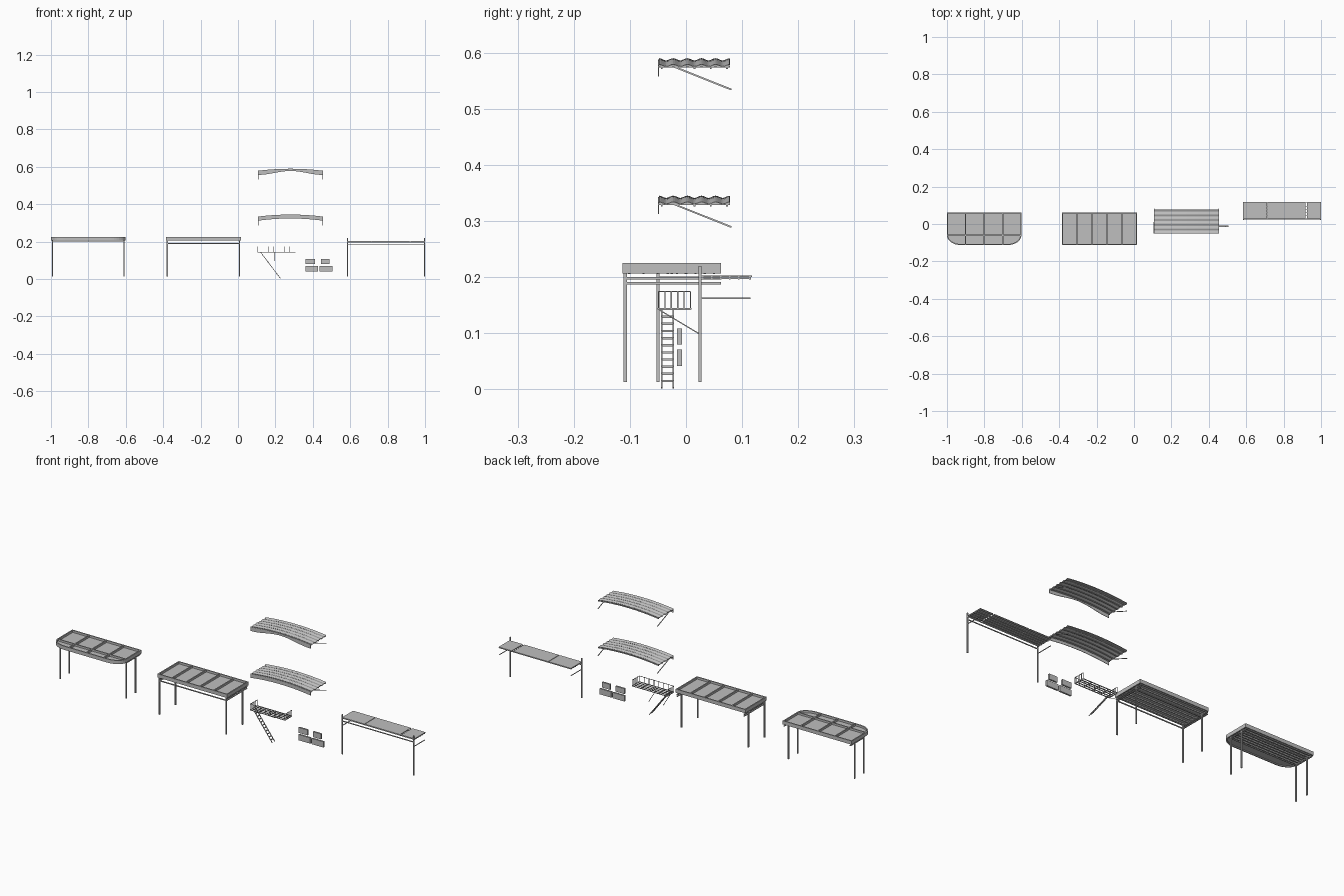
import bpy, bmesh, math
from mathutils import Vector, Matrix

if "Cube" in bpy.data.objects:
    bpy.data.objects.remove(bpy.data.objects["Cube"], do_unlink=True)

GREY = bpy.data.materials.new("plain_grey")
GREY.use_nodes = True
GREY.diffuse_color = (0.52, 0.52, 0.52, 1)
GREY.node_tree.nodes["Principled BSDF"].inputs["Base Color"].default_value = (0.52, 0.52, 0.52, 1)


def finish(name, bm):
    bmesh.ops.recalc_face_normals(bm, faces=bm.faces)
    mesh = bpy.data.meshes.new(name)
    bm.to_mesh(mesh)
    bm.free()
    mesh.materials.append(GREY)
    ob = bpy.data.objects.new(name, mesh)
    bpy.context.collection.objects.link(ob)
    return ob


def boxes(name, items):
    """Boxes given as (x0, x1, y0, y1, z0, z1)."""
    bm = bmesh.new()
    for x0, x1, y0, y1, z0, z1 in items:
        m = Matrix.Translation(((x0 + x1) / 2, (y0 + y1) / 2, (z0 + z1) / 2))
        m = m @ Matrix.Diagonal((x1 - x0, y1 - y0, z1 - z0, 1))
        bmesh.ops.create_cube(bm, size=1, matrix=m)
    return finish(name, bm)


def bars(name, items, w):
    """Square bars of width w running between pairs of points."""
    bm = bmesh.new()
    for a, b in items:
        a, b = Vector(a), Vector(b)
        d = b - a
        m = Matrix.Translation((a + b) / 2) @ d.to_track_quat('Z', 'Y').to_matrix().to_4x4()
        bmesh.ops.create_cube(bm, size=1, matrix=m @ Matrix.Diagonal((w, w, d.length, 1)))
    return finish(name, bm)


def outline(x0, x1, y0, y1, rx, ry):
    """Rectangle whose two front corners are rounded when rx and ry are set."""
    pts = [(x1, y1), (x0, y1)]
    if not rx:
        return pts + [(x0, y0), (x1, y0)]
    arc = [math.pi / 2 * i / 8 for i in range(9)]
    pts += [(x0 + rx - rx * math.cos(t), y0 + ry - ry * math.sin(t)) for t in arc]
    pts += [(x1 - rx + rx * math.sin(t), y0 + ry - ry * math.cos(t)) for t in arc]
    return pts


def rim(name, outer, inner, z0, z1):
    bm = bmesh.new()
    rings = [[bm.verts.new((x, y, z)) for x, y in loop]
             for loop, z in ((outer, z0), (outer, z1), (inner, z1), (inner, z0))]
    n = len(outer)
    for k in range(4):
        a, b = rings[k], rings[(k + 1) % 4]
        for i in range(n):
            j = (i + 1) % n
            bm.faces.new((a[i], a[j], b[j], b[i]))
    return finish(name, bm)


def slab(name, loop, z0, z1):
    bm = bmesh.new()
    face = bm.faces.new([bm.verts.new((x, y, z0)) for x, y in loop])
    new = bmesh.ops.extrude_face_region(bm, geom=[face])["geom"]
    bmesh.ops.translate(bm, vec=(0, 0, z1 - z0),
                        verts=[v for v in new if isinstance(v, bmesh.types.BMVert)])
    return finish(name, bm)


def canopy(name, x0, x1, y0, y1, rx, ry, cols, post_y, beam_z):
    # rim and recessed roof panel
    t = 0.006
    outer = outline(x0, x1, y0, y1, rx, ry)
    inner = outline(x0 + t, x1 - t, y0 + t, y1 - t, max(rx - t, 0), max(ry - t, 0))
    rim(name + "_rim", outer, inner, 0.206, 0.225)
    slab(name + "_panel", inner, 0.211, 0.214)
    # ribs dividing the panel
    step = (x1 - x0) / cols
    ribs = [(x0 + i * step - 0.003, x0 + i * step + 0.003, y0 + t, y1 - t, 0.214, 0.224)
            for i in range(1, cols)]
    if rx:
        ribs.append((x0 + t, x1 - t, -0.063, -0.057, 0.214, 0.224))
    boxes(name + "_ribs", ribs)
    # purlins below the panel
    rows = [y0 + ry + 0.012 + i * (y1 - y0 - ry - 0.024) / 6 for i in range(7)]
    boxes(name + "_purlins", [(x0 + t, x1 - t, y - 0.002, y + 0.002, 0.205, 0.211) for y in rows])
    # posts, end beams and long beams
    xs = (x0 + 0.008, x1 - 0.008)
    boxes(name + "_posts", [(x - 0.003, x + 0.003, y - 0.003, y + 0.003, 0.013, 0.208)
                            for x in xs for y in post_y])
    boxes(name + "_beams",
          [(x - 0.003, x + 0.003, post_y[0], y1, z - 0.002, z + 0.002) for x in xs for z in beam_z]
          + [(xs[0], xs[1], y - 0.002, y + 0.002, beam_z[-1] - 0.002, beam_z[-1] + 0.003)
             for y in post_y])


canopy("rounded_canopy", -1.0, -0.602, -0.113, 0.062, 0.075, 0.052, 4, (-0.05, 0.025), (0.199,))
canopy("square_canopy", -0.386, 0.016, -0.113, 0.062, 0, 0, 5, (-0.108, 0.025), (0.198, 0.189))


def grid(name, nu, nv, fn, thick):
    bm = bmesh.new()
    v = [[bm.verts.new(fn(i / nu, j / nv)) for j in range(nv + 1)] for i in range(nu + 1)]
    for i in range(nu):
        for j in range(nv):
            bm.faces.new((v[i][j], v[i + 1][j], v[i + 1][j + 1], v[i][j + 1]))
    ob = finish(name, bm)
    mod = ob.modifiers.new("thickness", 'SOLIDIFY')
    mod.thickness = thick
    mod.offset = 0


def awning(name, top, wavy):
    x0, x1, y0, y1 = 0.106, 0.455, -0.048, 0.078

    def arch(u):
        return top - 0.003 - 0.011 * (2 * u - 1) ** 2

    def sheet(u, v):
        return (x0 + (x1 - x0) * u, y0 + (y1 - y0) * v,
                arch(u) + 0.002 * math.cos(10 * math.pi * v))

    def valance(u, v):
        s = 2 * u - 1
        if wavy:
            low = top - 0.034 + 0.021 * (0.5 + 0.5 * math.cos(math.pi * s))
        else:
            low = top - 0.022 - 0.012 * s * s
        return (x0 + (x1 - x0) * u, y0 - 0.001, arch(u) + 0.001 + (low - arch(u)) * v)

    # corrugated roof sheet and hanging front
    grid(name + "_sheet", 16, 40, sheet, 0.002)
    grid(name + "_valance", 24, 1, valance, 0.002)
    # curved purlins under the sheet
    lines = []
    for k in range(5):
        y = y0 + 0.005 + k * (y1 - y0 - 0.01) / 4
        pts = [(x0 + (x1 - x0) * i / 8, y, arch(i / 8) - 0.004) for i in range(9)]
        lines += list(zip(pts, pts[1:]))
    bars(name + "_purlins", lines, 0.003)
    # end rafters and struts
    ends = (x0 + 0.003, x1 - 0.003)
    bars(name + "_rafters", [((x, y0, top - 0.015), (x, y1, top - 0.015)) for x in ends], 0.003)
    bars(name + "_struts", [((x, -0.022, top - 0.015), (x, 0.081, top - 0.056)) for x in ends], 0.003)


awning("wavy_awning", 0.59, True)
awning("arched_awning", 0.345, False)

# balcony floor of slats in a frame
bx0, bx1, by0, by1 = 0.105, 0.305, -0.049, 0.008
boxes("balcony_floor",
      [(bx0, bx1, y - 0.002, y + 0.002, 0.142, 0.145) for y in (by0, -0.035, -0.02, -0.006, by1)]
      + [(x - 0.0015, x + 0.0015, by0, by1, 0.141, 0.145) for x in (bx0, 0.155, 0.205, 0.255, bx1)])

# balcony railing on the front and both ends
corners = [(bx0, by1), (bx0, by0), (bx1, by0), (bx1, by1)]
rails = []
for (ax, ay), (cx, cy) in zip(corners, corners[1:]):
    rails.append(((ax, ay, 0.174), (cx, cy, 0.174)))
    n = 7 if ay == cy else 5
    for i in range(n + 1):
        x, y = ax + (cx - ax) * i / n, ay + (cy - ay) * i / n
        rails.append(((x, y, 0.143), (x, y, 0.174)))
bars("balcony_railing", rails, 0.002)
bars("balcony_braces", [((x, -0.047, 0.141), (x, 0.025, 0.098)) for x in (0.115, 0.197)], 0.002)

# sloping stair ladder
foot, head = Vector((0.228, 0, 0.002)), Vector((0.122, 0, 0.142))
sides = (Vector((0, -0.043, 0)), Vector((0, -0.023, 0)))
bars("ladder_rails", [(foot + s, head + s) for s in sides], 0.003)
bars("ladder_rungs", [(foot.lerp(head, i / 11) + sides[0], foot.lerp(head, i / 11) + sides[1])
                      for i in range(1, 11)], 0.004)

# wall mounted units
for i, (x0, x1, z0, z1) in enumerate([(0.36, 0.413, 0.08, 0.108), (0.443, 0.49, 0.08, 0.108),
                                      (0.36, 0.428, 0.041, 0.071), (0.437, 0.504, 0.041, 0.071)]):
    boxes("wall_unit_%d" % (i + 1), [(x0, x1, -0.016, -0.007, z0, z1)])

# flat shelter: deck panels with joints
dx0, dx1 = 0.582, 1.0
boxes("shelter_deck", [(a, b, 0.027, 0.118, 0.2, 0.203)
                       for a, b in ((dx0, 0.711), (0.714, 0.916), (0.924, dx1))])
boxes("shelter_purlins", [(dx0, dx1, y - 0.0015, y + 0.0015, 0.196, 0.2)
                          for y in (0.03, 0.046, 0.062, 0.078, 0.094, 0.114)])
dxs = (dx0 + 0.003, dx1 - 0.003)
boxes("shelter_posts", [(x - 0.003, x + 0.003, 0.022, 0.028, 0.013, 0.22) for x in dxs])
boxes("shelter_beam", [(dx0, dx1, 0.023, 0.027, 0.184, 0.188)])
bars("shelter_arms", [((x, 0.025, z), (x, 0.115, z)) for x in dxs for z in (0.162, 0.198)], 0.003)
